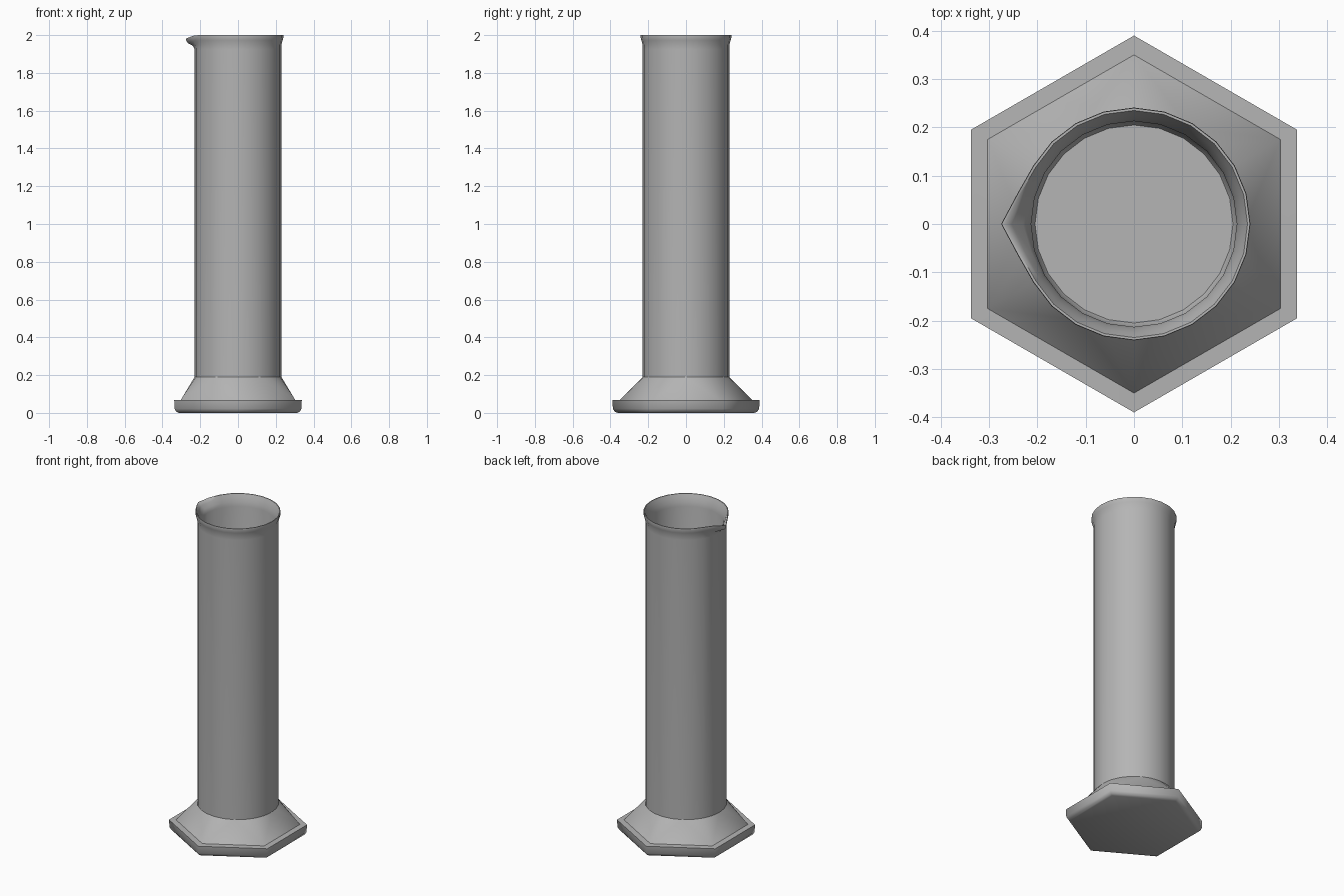
import bpy, bmesh
from math import sin, cos, radians

if "Cube" in bpy.data.objects:
    bpy.data.objects.remove(bpy.data.objects["Cube"])

SEG = 24
grey = bpy.data.materials.new("dark_grey")
grey.diffuse_color = (0.46, 0.46, 0.46, 1)
grey.use_nodes = True
grey.node_tree.nodes["Principled BSDF"].inputs["Base Color"].default_value = grey.diffuse_color


def ring(bm, n, r, z, start=0):
    return [bm.verts.new((r * cos(radians(start + 360 * i / n)),
                          r * sin(radians(start + 360 * i / n)), z)) for i in range(n)]


def bridge(bm, a, b):
    n = len(a)
    for i in range(n):
        j = (i + 1) % n
        bm.faces.new((a[i], a[j], b[j], b[i]))


def finish(bm, name):
    bmesh.ops.recalc_face_normals(bm, faces=bm.faces[:])
    mesh = bpy.data.meshes.new(name)
    bm.to_mesh(mesh)
    bm.free()
    mesh.materials.append(grey)
    obj = bpy.data.objects.new(name, mesh)
    bpy.context.collection.objects.link(obj)
    bpy.ops.object.select_all(action='DESELECT')
    obj.select_set(True)
    bpy.context.view_layer.objects.active = obj
    bpy.ops.object.shade_smooth_by_angle(angle=radians(61), keep_sharp_edges=True)


# Hexagonal foot: rounded underside, flat ledge, collar blending into the round tube
bm = bmesh.new()
hexes = [ring(bm, 6, r, z, 30) for r, z in
         ((0.362, 0), (0.378, 0.007), (0.387, 0.022), (0.39, 0.067), (0.35, 0.068))]
bm.faces.new(hexes[0][::-1])
for lower, upper in zip(hexes, hexes[1:]):
    bridge(bm, lower, upper)
corners = hexes[-1]
collar = ring(bm, SEG, 0.23, 0.19)
for k in range(6):
    for s in range(4):
        bm.faces.new((corners[k], collar[(4 * k + s + 1) % SEG], collar[(4 * k + s) % SEG]))
    bm.faces.new((corners[k], corners[(k + 1) % 6], collar[(4 * k + 4) % SEG]))
    # crisp crease between ledge and collar
    bm.edges.get((corners[k], corners[(k + 1) % 6])).smooth = False
finish(bm, "hexagonal_foot")

# Tube: (radius, height, spout strength), up the outside, over the lip, down the inside
profile = [(0.229, 0.08, 0), (0.229, 1.925, 0), (0.23, 1.95, 0.3), (0.236, 1.972, 0.85),
           (0.241, 1.99, 1), (0.24, 2.0, 1), (0.235, 2.0, 1), (0.226, 1.98, 0.8),
           (0.218, 1.955, 0.35), (0.213, 1.93, 0), (0.213, 0.115, 0), (0.205, 0.1, 0)]
bm = bmesh.new()
rings = []
for r, z, pull in profile:
    loop = ring(bm, SEG, r, z)
    # pouring spout: pull the -x side out to a point and let it droop
    for i, push, drop in ((11, 0.008, 0.004), (12, 0.034, 0.018), (13, 0.008, 0.004)):
        v = loop[i]
        v.co.xy *= (r + push * pull) / r
        v.co.z -= drop * pull
    rings.append(loop)
bm.faces.new(rings[0][::-1])
for lower, upper in zip(rings, rings[1:]):
    bridge(bm, lower, upper)
bm.faces.new(rings[-1])
finish(bm, "measuring_tube")
